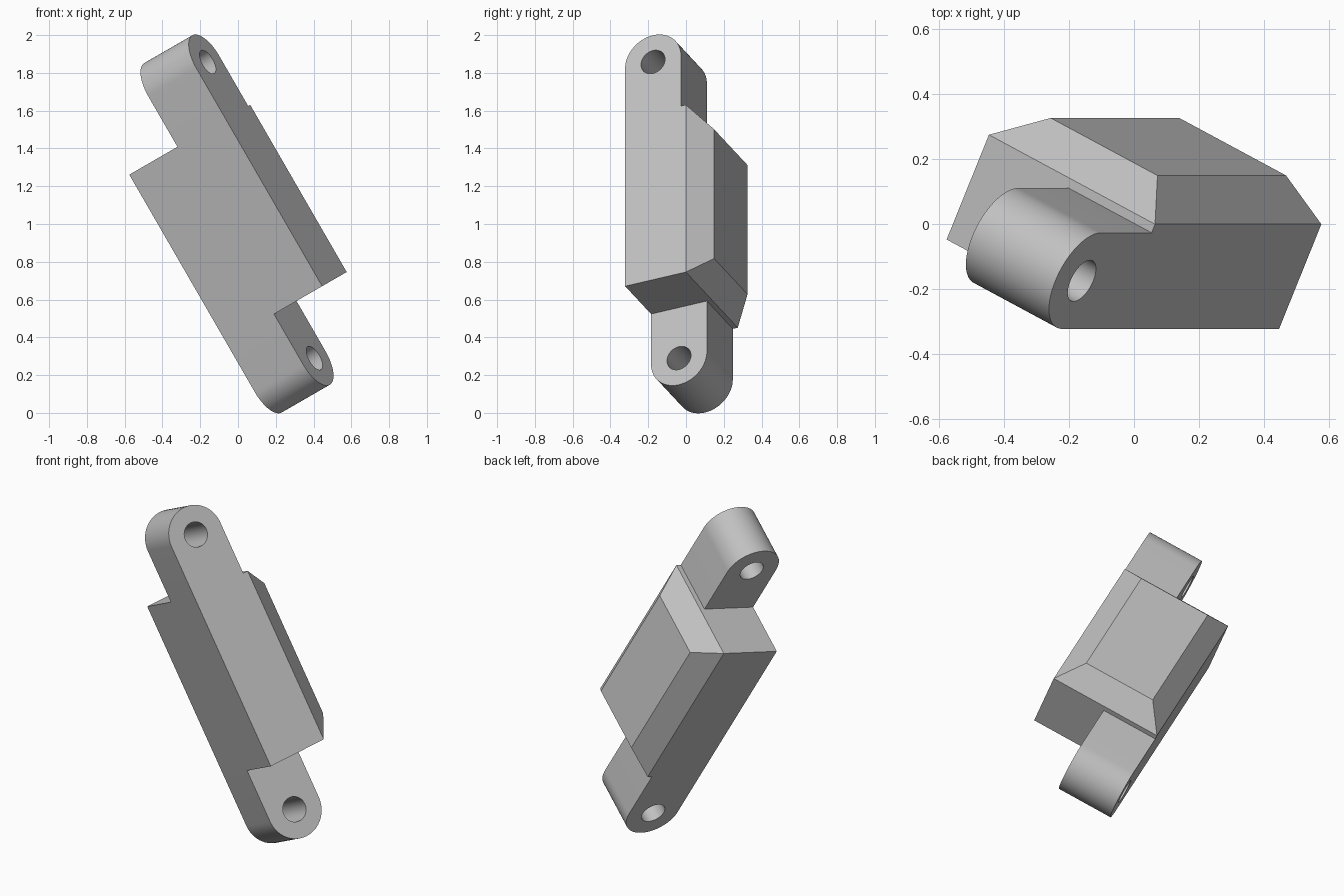
import bpy, bmesh, math
from mathutils import Matrix, Vector

cube = bpy.data.objects.get("Cube")
if cube:
    bpy.data.objects.remove(cube, do_unlink=True)

GREY = (0.53, 0.53, 0.53, 1)
mat = bpy.data.materials.new("plain grey")
mat.use_nodes = True
mat.diffuse_color = GREY
mat.node_tree.nodes["Principled BSDF"].inputs["Base Color"].default_value = GREY

# The whole part leans: local x = width, y = depth from the flat front, z = length
TILT = (Matrix.Translation((-0.065, -0.185, 0.966))
        @ Matrix.Rotation(math.radians(-30), 4, 'Y')
        @ Matrix.Rotation(math.radians(-25), 4, 'Z'))

HALF_W, DEPTH, HALF_L = 0.325, 0.355, 0.511
BEVEL_W, BEVEL_DEPTH = 0.116, 0.111
LUG_R, HOLE_R, LUG_REACH = 0.163, 0.07, 0.82


def finish(bm, name):
    bmesh.ops.recalc_face_normals(bm, faces=bm.faces)
    me = bpy.data.meshes.new(name)
    bm.to_mesh(me)
    bm.free()
    me.materials.append(mat)
    ob = bpy.data.objects.new(name, me)
    bpy.context.collection.objects.link(ob)
    ob.matrix_world = TILT
    bpy.ops.object.select_all(action='DESELECT')
    ob.select_set(True)
    bpy.context.view_layer.objects.active = ob
    bpy.ops.object.shade_smooth_by_angle(angle=math.radians(25))
    return ob


# Body: a block with a bevelled raised back
def rectangle(bm, inset, y):
    w, l = HALF_W - inset, HALF_L - inset
    return [bm.verts.new((sx * w, y, sz * l))
            for sx, sz in ((-1, -1), (1, -1), (1, 1), (-1, 1))]


bm = bmesh.new()
rings = [rectangle(bm, 0, 0), rectangle(bm, 0, DEPTH),
         rectangle(bm, BEVEL_W, DEPTH + BEVEL_DEPTH)]
for a, b in zip(rings, rings[1:]):
    for i in range(4):
        j = (i + 1) % 4
        bm.faces.new((a[i], a[j], b[j], b[i]))
bm.faces.new(rings[0])
bm.faces.new(rings[-1])
finish(bm, "body")


# Lugs: rounded tabs with a pin hole, each half the body's width
def arc(start, sweep, radius, side, steps):
    return [Vector((0, LUG_R + radius * math.cos(start + sweep * i / steps),
                    side * (LUG_REACH + radius * math.sin(start + sweep * i / steps))))
            for i in range(steps + 1)]


def lug(name, side):
    bm = bmesh.new()
    outer = arc(0, math.pi, LUG_R, side, 32)
    outer += [Vector((0, 0, side * HALF_L)), Vector((0, 2 * LUG_R, side * HALF_L))]
    hole = arc(0, 2 * math.pi, HOLE_R, side, 40)[:-1]
    edges = []
    for loop in (outer, hole):
        vs = [bm.verts.new(p) for p in loop]
        edges += [bm.edges.new((v, vs[i - 1])) for i, v in enumerate(vs)]
    bmesh.ops.triangle_fill(bm, edges=edges, use_beauty=True, normal=(1, 0, 0))
    out = bmesh.ops.extrude_face_region(bm, geom=bm.faces[:])
    moved = [g for g in out["geom"] if isinstance(g, bmesh.types.BMVert)]
    bmesh.ops.translate(bm, verts=moved, vec=(side * HALF_W, 0, 0))
    finish(bm, name)


lug("upper_lug", 1)
lug("lower_lug", -1)
